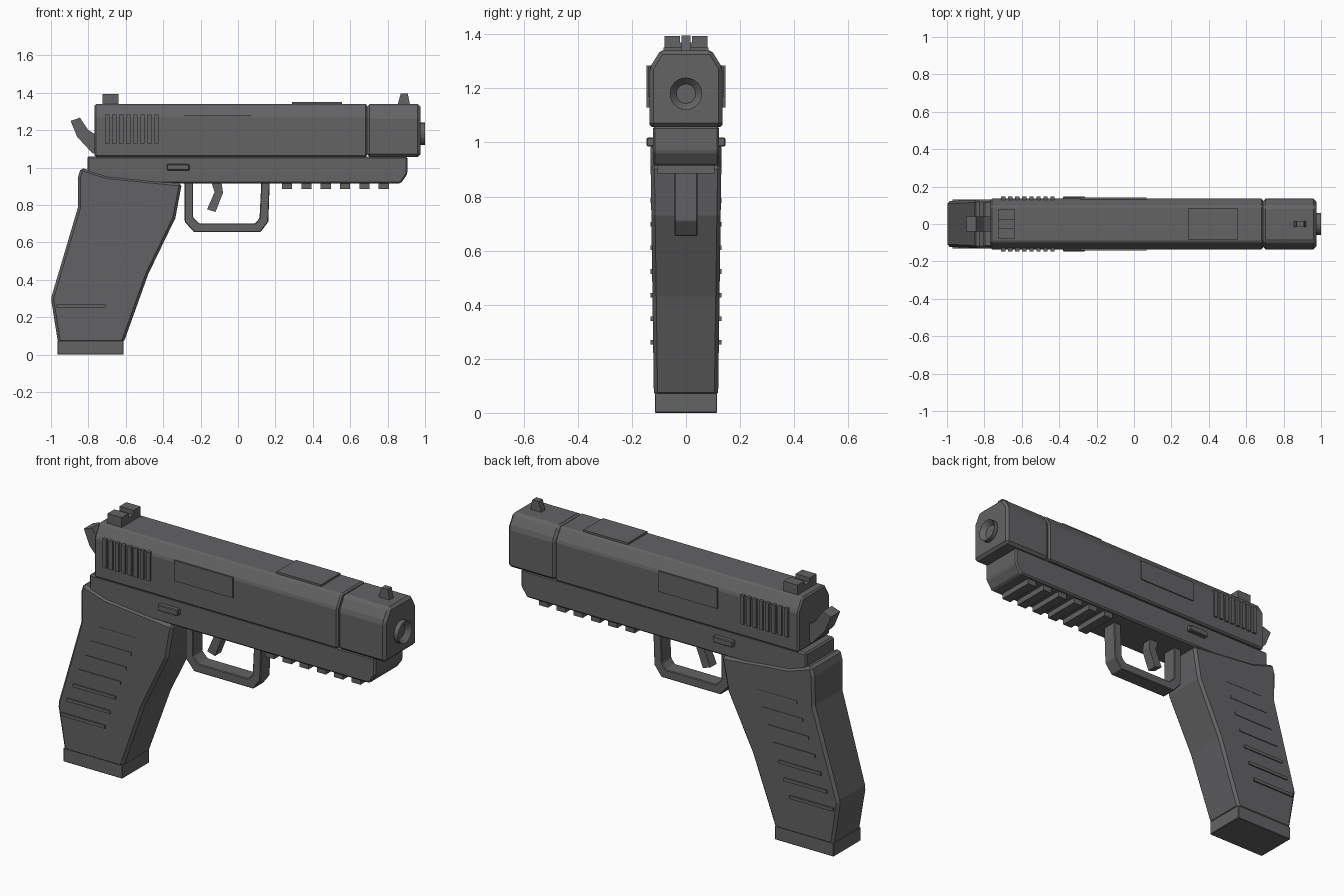
import bpy, bmesh, math
from mathutils import Matrix

cube = bpy.data.objects.get("Cube")
if cube:
    bpy.data.objects.remove(cube, do_unlink=True)

gunmetal = bpy.data.materials.new("dark_grey_metal")
gunmetal.use_nodes = True
colour = (0.125, 0.125, 0.13, 1)
gunmetal.diffuse_color = colour
gunmetal.node_tree.nodes["Principled BSDF"].inputs["Base Color"].default_value = colour


def finish(name, bm, bevel=0.0):
    bmesh.ops.recalc_face_normals(bm, faces=bm.faces)
    mesh = bpy.data.meshes.new(name)
    bm.to_mesh(mesh)
    bm.free()
    mesh.materials.append(gunmetal)
    ob = bpy.data.objects.new(name, mesh)
    bpy.context.scene.collection.objects.link(ob)
    if bevel:
        mod = ob.modifiers.new("edge_bevel", "BEVEL")
        mod.width = bevel
        mod.segments = 1
        mod.limit_method = "ANGLE"
        mod.angle_limit = math.radians(25)
    return ob


def box(name, x, y, z, bevel=0.0):
    """Box from (min, max) pairs."""
    bm = bmesh.new()
    bmesh.ops.create_cube(bm, size=1)
    for v in bm.verts:
        v.co = [lo + (c + 0.5) * (hi - lo) for c, (lo, hi) in zip(v.co, (x, y, z))]
    return finish(name, bm, bevel)


def extrude(bm, points, offset):
    face = bm.faces.new([bm.verts.new(p) for p in points])
    new = bmesh.ops.extrude_face_region(bm, geom=[face])["geom"]
    bmesh.ops.translate(bm, vec=offset, verts=[g for g in new if isinstance(g, bmesh.types.BMVert)])


def side_profile(name, pts, half, bevel=0.0, taper=0.0):
    """Extrude an x-z outline across y; the half width grows with z by taper."""
    bm = bmesh.new()
    extrude(bm, [(x, -1, z) for x, z in pts], (0, 2, 0))
    for v in bm.verts:
        v.co.y *= half + taper * v.co.z
    return finish(name, bm, bevel)


def end_profile(name, half_pts, x0, x1, bevel=0.0):
    """Extrude a mirrored y-z outline along x."""
    pts = half_pts + [(-y, z) for y, z in reversed(half_pts)]
    bm = bmesh.new()
    extrude(bm, [(x0, y, z) for y, z in pts], (x1 - x0, 0, 0))
    return finish(name, bm, bevel)


def both_sides(name, x, z, y_in, y_out, bevel=0.0):
    box(name + "_right", x, (-y_out, -y_in), z, bevel)
    box(name + "_left", x, (y_in, y_out), z, bevel)


# Slide and its front section
section = [(0.135, 1.058), (0.135, 1.275), (0.095, 1.34)]
end_profile("slide", section, -0.767, 0.69, 0.008)
end_profile("slide_nose", section, 0.69, 0.975, 0.014)
box("top_plate", (0.29, 0.555), (-0.083, 0.083), (1.33, 1.351))
both_sides("slide_panel", (-0.285, 0.067), (1.17, 1.28), 0.12, 0.141)
for i in range(8):
    x = -0.71 + i * 0.0375
    both_sides("serration_%d" % (i + 1), (x, x + 0.022), (1.13, 1.285), 0.12, 0.146)

# Muzzle ring with a recessed bore
bm = bmesh.new()
bmesh.ops.create_cone(bm, cap_ends=True, segments=24, radius1=0.06, radius2=0.06, depth=0.06,
                      matrix=Matrix.Translation((0.97, 0, 1.18)) @ Matrix.Rotation(math.pi / 2, 4, "Y"))
bm.faces.ensure_lookup_table()
cap = max(bm.faces, key=lambda f: f.calc_center_median().x)
bmesh.ops.inset_region(bm, faces=[cap], thickness=0.024)
bmesh.ops.translate(bm, vec=(-0.025, 0, 0), verts=cap.verts)
finish("muzzle", bm)

# Sights
bm_pts = [(0.08, 1.335), (0.08, 1.393), (0.022, 1.393), (0.022, 1.37)]
end_profile("rear_sight", bm_pts, -0.725, -0.64)
side_profile("front_sight", [(0.853, 1.335), (0.92, 1.335), (0.908, 1.395), (0.87, 1.395)], 0.017)

# Hammer
side_profile("hammer", [(-0.895, 1.25), (-0.845, 1.267), (-0.80, 1.20), (-0.75, 1.17),
                        (-0.75, 1.07), (-0.78, 1.078), (-0.86, 1.165)], 0.04)

# Frame, accessory rail and side buttons
side_profile("frame", [(-0.805, 0.915), (0.87, 0.915), (0.905, 0.965), (0.905, 1.06), (-0.805, 1.06)],
             0.122, 0.008)
for i in range(6):
    x = 0.235 + i * 0.1035
    box("rail_tooth_%d" % (i + 1), (x, x + 0.054), (-0.105, 0.105), (0.885, 0.93))
both_sides("slide_stop", (-0.38, -0.26), (0.985, 1.018), 0.11, 0.146, 0.004)

# Trigger and guard
side_profile("trigger_guard", [(-0.285, 0.93), (-0.285, 0.71), (-0.235, 0.655), (0.12, 0.655),
                               (0.162, 0.71), (0.17, 0.93), (0.125, 0.93), (0.115, 0.73),
                               (0.092, 0.702), (-0.208, 0.702), (-0.24, 0.735), (-0.24, 0.93)], 0.042, 0.004)
side_profile("trigger", [(-0.145, 0.93), (-0.09, 0.93), (-0.08, 0.865), (-0.12, 0.763),
                         (-0.165, 0.777), (-0.125, 0.87)], 0.027)

# Grip, base plate and raised grip ribs
side_profile("grip", [(-0.84, 1.0), (-0.70, 0.955), (-0.30, 0.915), (-0.335, 0.73), (-0.48, 0.43),
                      (-0.612, 0.062), (-0.962, 0.062), (-1.0, 0.30), (-0.855, 0.79), (-0.855, 0.95)],
             0.118, 0.014, 0.014)
box("grip_base", (-0.965, -0.612), (-0.115, 0.115), (0, 0.075), 0.003)
for i in range(7):
    x, z = -0.97 + i * 0.036, 0.252 + i * 0.0875
    both_sides("grip_rib_%d" % (i + 1), (x, x + 0.262 - i * 0.004), (z, z + 0.017), 0.10, 0.1305)
